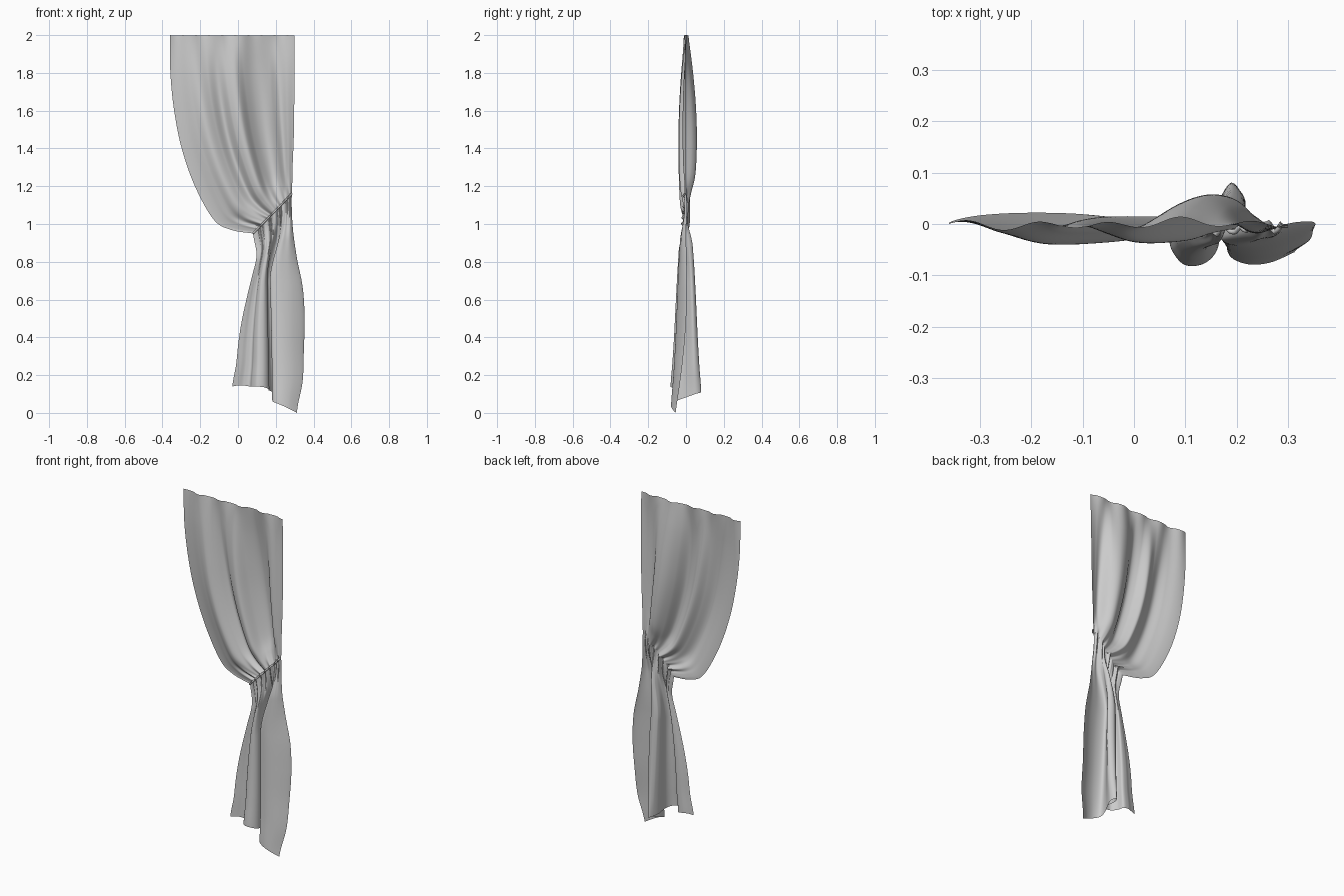
import bpy, bmesh, math
from mathutils import Vector

cube = bpy.data.objects.get("Cube")
if cube:
    bpy.data.objects.remove(cube)

grey = bpy.data.materials.new("grey cloth")
grey.use_nodes = True
colour = (0.6, 0.6, 0.6, 1)
grey.diffuse_color = colour
bsdf = grey.node_tree.nodes["Principled BSDF"]
bsdf.inputs["Base Color"].default_value = colour
bsdf.inputs["Roughness"].default_value = 0.9


def spline(points, t):
    """Smooth curve through evenly timed points, t from 0 to 1."""
    n = len(points) - 1
    i = min(int(t * n), n - 1)
    f = t * n - i
    a, b, c, d = (Vector(points[min(max(k, 0), n)]) for k in range(i - 1, i + 3))
    return b + 0.5 * f * (c - a + f * (2 * a - 5 * b + 4 * c - d + f * (3 * (b - c) + d - a)))


def value(values, t):
    return spline([(v, 0) for v in values], t).x


def smooth(t):
    return t * t * (3 - 2 * t)


# Outlines of the draped upper half (x, z)
upper_left = [(-.36, 2), (-.358, 1.8), (-.338, 1.6), (-.298, 1.4), (-.228, 1.2),
              (-.13, 1.025), (-.04, .97), (.08, .95)]
upper_right = [(.3, 2), (.3, 1.86), (.299, 1.72), (.297, 1.58), (.295, 1.45),
               (.29, 1.33), (.288, 1.24), (.285, 1.16)]
upper_folds = [0, -.01, -.03, -.05, -.025, .008, -.03, -.038, .012, .045, .055, .035, -.015, -.012, 0]
upper_depth = [.1, .55, .85, 1, 1, .85, .5, .2]

# Outlines of the hanging lower half, and its folded hem (x, y, z)
lower_left = [.08, .098, .073, .045, .02, .002, -.01, -.03]
lower_right = [.285, .302, .334, .372, .382, .372, .355, .312]
hem = [(-.03, -.03, .14), (.0, -.022, .145), (.03, -.012, .145), (.062, -.015, .14),
       (.074, -.052, .14), (.1, -.08, .14), (.14, -.075, .135), (.165, -.04, .125),
       (.162, .03, .12), (.188, .08, .11), (.208, .05, .1), (.185, -.02, .075),
       (.185, -.06, .06), (.22, -.078, .045), (.265, -.075, .025), (.312, -.055, 0)]
lower_depth = [.2, .38, .52, .62, .7, .78, .88, 1]
HEM_FOLD = .175


def gathers(u):
    return .007 * math.sin(u * 44) + .003 * math.sin(u * 71 + 1)


def upper(u, v):
    p = spline(upper_left, v).lerp(spline(upper_right, v), u)
    # Folds slant toward the tie, and the free edge drifts backward
    slanted = u - .12 * v * math.sin(math.pi * u)
    y = value(upper_folds, slanted) * value(upper_depth, v)
    y += .022 * math.sin(math.pi * v ** 1.5) * (1 - u) ** 2
    y += gathers(u) * v ** 6 * min(1, 8 * u)
    scallop = math.sin(u * 30) * (1 - v) ** 6
    return Vector((p.x, y + .008 * scallop, p.y - .003 * abs(scallop)))


def lower(u, s):
    h = spline(hem, u)
    left, right = value(lower_left, s), value(lower_right, s)
    fold = .15 + (HEM_FOLD - .15) * s
    # Each lobe of the hem scales between the central fold and its own outer edge
    if h.x < HEM_FOLD:
        hung = fold + (h.x - HEM_FOLD) * (fold - left) / (HEM_FOLD - hem[0][0])
    else:
        hung = fold + (h.x - HEM_FOLD) * (right - fold) / (hem[-1][0] - HEM_FOLD)
    gathered = left + (right - left) * u
    x = gathered + (hung - gathered) * smooth(min(1, s * 2.5))
    knot = upper(u, 1)
    y = h.y * value(lower_depth, s) * smooth(min(1, s * 5)) + knot.y * (1 - s) ** 5
    # The outer edge curls backward at mid height
    curl = math.sin(math.pi * s) * max(0, 5 * u - 4) ** 2
    x -= .03 * curl
    y += .04 * curl
    return Vector((x, y, knot.z + (h.z - knot.z) * s))


# Curtain: one sheet, gathered along a slanted line
COLS, ROWS = 200, 90
bm = bmesh.new()
grid = []
for r in range(2 * ROWS + 1):
    t = r / ROWS
    grid.append([bm.verts.new(upper(c / COLS, t) if t <= 1 else lower(c / COLS, t - 1))
                 for c in range(COLS + 1)])
for top, bottom in zip(grid, grid[1:]):
    for c in range(COLS):
        bm.faces.new((top[c], bottom[c], bottom[c + 1], top[c + 1]))
mesh = bpy.data.meshes.new("curtain")
bm.to_mesh(mesh)
bm.free()
mesh.materials.append(grey)
mesh.shade_smooth()
curtain = bpy.data.objects.new("curtain", mesh)
bpy.context.collection.objects.link(curtain)

# Tie cord following the gathers
data = bpy.data.curves.new("tie_cord", 'CURVE')
data.dimensions = '3D'
data.bevel_depth = .005
data.bevel_resolution = 2
data.use_fill_caps = True
line = data.splines.new('POLY')
line.points.add(40)
for i, point in enumerate(line.points):
    point.co = (*(upper(i / 40, 1) + Vector((0, -.006, 0))), 1)
data.materials.append(grey)
bpy.context.collection.objects.link(bpy.data.objects.new("tie_cord", data))
